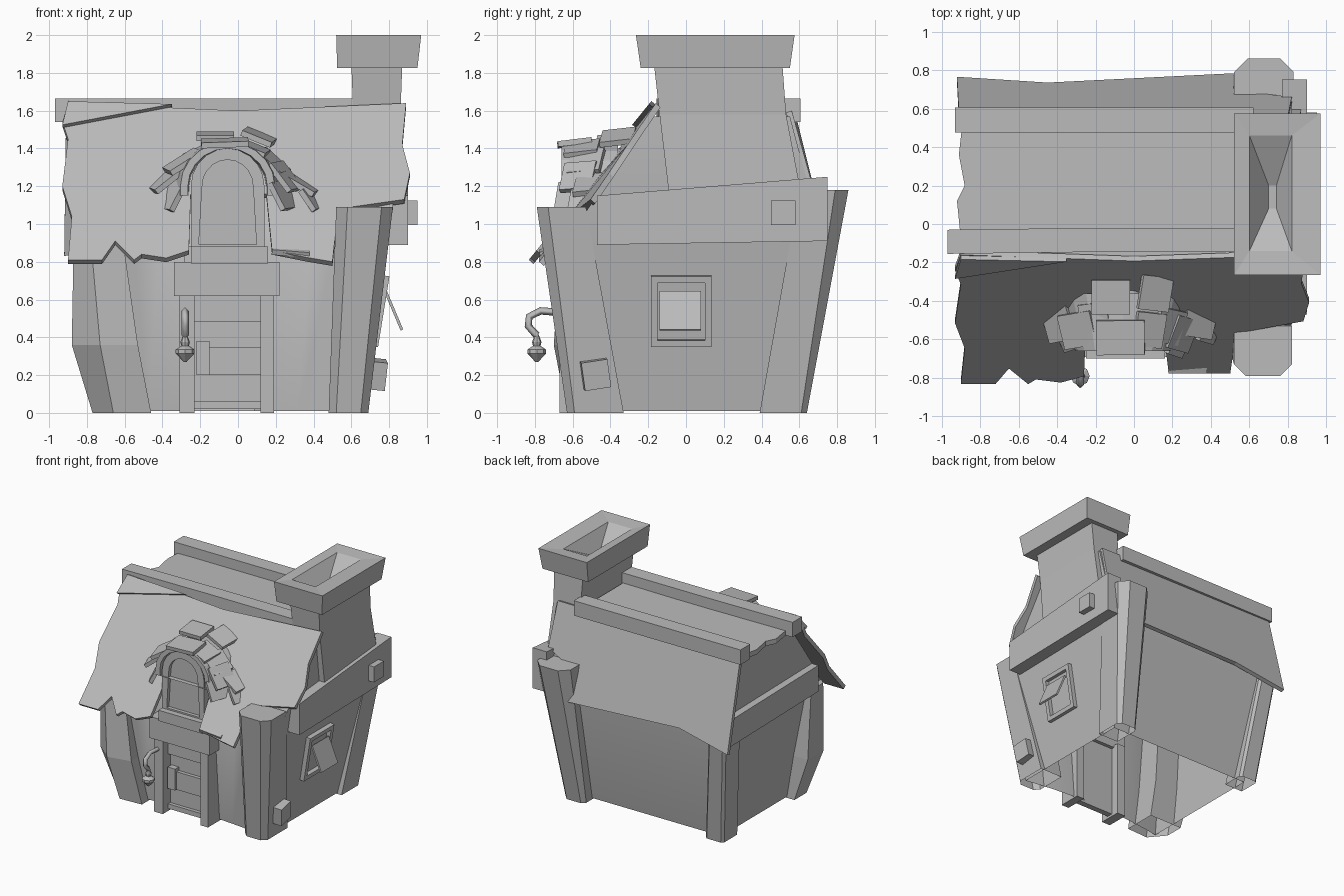
import bpy, bmesh, math
from mathutils import Vector, Matrix, Euler

cube = bpy.data.objects.get("Cube")
if cube:
    bpy.data.objects.remove(cube, do_unlink=True)

clay = bpy.data.materials.new("plain_grey")
clay.use_nodes = True
GREY = (0.5, 0.5, 0.5, 1)
clay.diffuse_color = GREY
clay.node_tree.nodes["Principled BSDF"].inputs["Base Color"].default_value = GREY


def finish(name, bm):
    bmesh.ops.recalc_face_normals(bm, faces=bm.faces[:])
    mesh = bpy.data.meshes.new(name)
    bm.to_mesh(mesh)
    bm.free()
    mesh.materials.append(clay)
    ob = bpy.data.objects.new(name, mesh)
    bpy.context.scene.collection.objects.link(ob)
    return ob


def loft(name, rings, cap_start=True, cap_end=True):
    """Skin a stack of equal-sized rings of points."""
    bm = bmesh.new()
    vs = [[bm.verts.new(p) for p in r] for r in rings]
    n = len(vs[0])
    for a, b in zip(vs, vs[1:]):
        for i in range(n):
            j = (i + 1) % n
            bm.faces.new((a[i], a[j], b[j], b[i]))
    if cap_start:
        bm.faces.new(vs[0])
    if cap_end:
        bm.faces.new(vs[-1])
    return finish(name, bm)


def rect(x0, x1, y0, y1, z, c=0.0):
    """Level rectangle; c chamfers the two front corners."""
    if not c:
        return [(x0, y0, z), (x1, y0, z), (x1, y1, z), (x0, y1, z)]
    return [(x0, y0 + c, z), (x0 + c, y0, z), (x1 - c, y0, z),
            (x1, y0 + c, z), (x1, y1, z), (x0, y1, z)]


def slab(name, pts, offset):
    """Flat outline thickened along an offset."""
    off = Vector(offset)
    return loft(name, [pts, [Vector(p) + off for p in pts]])


def box(name, centre, size, rot=(0, 0, 0)):
    bm = bmesh.new()
    m = Matrix.LocRotScale(Vector(centre), Euler(rot), Vector(size))
    bmesh.ops.create_cube(bm, size=1, matrix=m)
    return finish(name, bm)


def span(name, x0, x1, y0, y1, z0, z1):
    return loft(name, [rect(x0, x1, y0, y1, z0), rect(x0, x1, y0, y1, z1)])


def recess(ob, direction, thickness, depth):
    """Inset the face looking along direction and sink it."""
    bm = bmesh.new()
    bm.from_mesh(ob.data)
    face = max(bm.faces, key=lambda f: f.normal.dot(Vector(direction)))
    normal = face.normal.copy()
    bmesh.ops.inset_region(bm, faces=[face], thickness=thickness)
    inner = bmesh.ops.extrude_face_region(bm, geom=[face])
    bmesh.ops.translate(bm, vec=-normal * depth,
                        verts=[v for v in inner["geom"] if isinstance(v, bmesh.types.BMVert)])
    bmesh.ops.delete(bm, geom=[face], context="FACES")
    bm.to_mesh(ob.data)
    bm.free()


# House shell: flaring walls, hollow curved front, open underneath
def shell_ring(x0, x1, y0, y1, z, bow):
    n = 12
    front = [(x0 + (x1 - x0) * i / n,
              y0 + bow * (1 - (2 * i / n - 1) ** 2), z) for i in range(n + 1)]
    return front + [(x1, y1, z), (x0, y1, z)]


body = loft("house_walls", [
    shell_ring(-0.70, 0.65, -0.57, 0.53, 0.01, 0.06),
    shell_ring(-0.82, 0.79, -0.64, 0.68, 0.88, 0.06),
    shell_ring(-0.82, 0.82, -0.52, 0.68, 1.08, 0.0),
    shell_ring(-0.82, 0.82, -0.17, 0.55, 1.57, 0.0)], cap_start=False)
# Doorway opening
bm = bmesh.new()
bm.from_mesh(body.data)
opening = []
for f in bm.faces:
    c = f.calc_center_median()
    if -0.25 < c.x < 0.11 and c.y < -0.4 and c.z < 0.88:
        opening.append(f)
bmesh.ops.delete(bm, geom=opening, context="FACES")
bm.to_mesh(body.data)
bm.free()
bpy.context.view_layer.objects.active = body
body.select_set(True)
bpy.ops.object.shade_smooth_by_angle(angle=math.radians(25))
body.select_set(False)

# Corner posts, open at the foot
loft("front_left_post", [rect(0.48, 0.69, -0.63, -0.33, 0, 0.04),
                         rect(0.52, 0.82, -0.79, -0.53, 1.09, 0.06)], cap_start=False)


def wedge(xl, xm, xr, y_back, y_left, y_mid, y_right, z):
    return [(xl, y_back, z), (xl, y_left, z), (xm, y_mid, z), (xr, y_right, z), (xr, y_back, z)]


loft("front_right_post", [wedge(-0.77, -0.66, -0.46, -0.34, -0.50, -0.63, -0.62, 0),
                          wedge(-0.88, -0.73, -0.53, -0.36, -0.57, -0.70, -0.66, 0.36),
                          wedge(-0.87, -0.78, -0.61, -0.42, -0.58, -0.66, -0.64, 0.92)],
     cap_start=False)


def back_ring(x0, x1, y0, y1, z, c):
    return [(x, -y, z) for x, y, z in rect(x0, x1, -y1, -y0, z, c)]


loft("back_left_post", [back_ring(0.50, 0.69, 0.39, 0.64, 0, 0.03),
                        back_ring(0.52, 0.83, 0.60, 0.86, 1.18, 0.07)], cap_start=False)
loft("back_right_post", [back_ring(-0.77, -0.60, 0.42, 0.61, 0, 0.02),
                         back_ring(-0.87, -0.71, 0.53, 0.73, 0.92, 0.02)], cap_start=False)


# Gable beams
def gable_beam(name, xi, xo, front, back):
    rings = []
    for y, z0, z1 in (front, back):
        rings.append([(xi, y, z0), (xo, y, z0), (xo, y, z1), (xi, y, z1)])
    loft(name, rings)


gable_beam("left_gable_beam", 0.77, 0.90, (-0.47, 0.89, 1.15), (0.75, 0.91, 1.25))
gable_beam("right_gable_beam", -0.78, -0.88, (-0.50, 0.88, 1.10), (0.68, 0.86, 1.08))
box("beam_peg", (0.91, 0.515, 1.06), (0.08, 0.13, 0.13))
box("post_peg", (0.73, -0.48, 0.205), (0.10, 0.14, 0.15), (0.15, 0.1, 0.1))


# Front roof: ragged outline laid on the slope
def on_slope(x, z):
    return (x, -0.16 - (1.64 - z) * (0.81 - 0.15 * max(x, 0)), z)


outline = [(-0.90, 1.64), (0, 1.60), (0.89, 1.64), (0.87, 1.42), (0.91, 1.27),
           (0.88, 1.13), (0.53, 1.08), (0.50, 0.80), (0.38, 0.82), (0.18, 0.86),
           (0.15, 1.16), (-0.25, 1.16), (-0.26, 0.86), (-0.38, 0.82), (-0.51, 0.84),
           (-0.55, 0.81), (-0.65, 0.91), (-0.72, 0.81), (-0.90, 0.81), (-0.88, 1.04),
           (-0.93, 1.20), (-0.90, 1.45), (-0.93, 1.54)]
slab("front_roof", [on_slope(x, z) for x, z in outline], (0, 0.025, -0.022))
slab("roof_fold", [on_slope(*p) for p in ((-0.90, 1.635), (-0.35, 1.62), (-0.93, 1.51))],
     (0, -0.02, 0.015))

# Back roof, steep
slab("back_roof", [(-0.91, 0.575, 1.60), (0.80, 0.56, 1.60), (0.82, 0.66, 1.24),
                   (0.56, 0.69, 1.12), (0.55, 0.785, 0.90), (-0.45, 0.735, 0.93),
                   (-0.92, 0.765, 0.84)], (0, -0.03, -0.01))

# Flat roof top between two ridge beams
slab("roof_top", [(-0.90, -0.08, 1.58), (0.60, -0.08, 1.58), (0.60, 0.54, 1.58),
                  (-0.89, 0.54, 1.58), (-0.91, 0.36, 1.57), (-0.88, 0.2, 1.57),
                  (-0.92, 0.12, 1.57)], (0, 0, -0.04))


def ridge_beam(name, x0, x1, y0, y1, skew):
    rings = []
    for x, s in ((x0, 0), ((x0 + x1) / 2, skew), (x1, skew)):
        rings.append([(x, y0 + s, 1.54), (x, y1 + s, 1.54), (x, y1 + s, 1.665), (x, y0 + s, 1.665)])
    loft(name, rings)


ridge_beam("front_ridge_beam", -0.97, 0.62, -0.155, -0.03, 0.01)
ridge_beam("back_ridge_beam", -0.93, 0.62, 0.475, 0.605, 0.0)

# Chimney stack and hollow cap
loft("chimney_stack", [rect(0.60, 0.87, -0.09, 0.61, 1.16),
                       rect(0.61, 0.86, -0.14, 0.53, 1.58),
                       rect(0.60, 0.87, -0.17, 0.51, 1.85)])
loft("chimney_cap", [rect(0.525, 0.95, -0.24, 0.55, 1.825),
                     rect(0.52, 0.97, -0.265, 0.575, 2.0),
                     rect(0.60, 0.82, -0.14, 0.46, 1.99),
                     rect(0.70, 0.74, 0.08, 0.20, 1.86)])

# Doorway
span("door_post_right", -0.31, -0.23, -0.67, -0.48, 0, 0.64)
span("door_post_left", 0.12, 0.19, -0.67, -0.48, 0, 0.64)
span("door_lintel", -0.34, 0.22, -0.69, -0.52, 0.62, 0.80)
span("dormer_sill", -0.25, 0.16, -0.70, -0.52, 0.79, 0.88)
span("door_panel", -0.24, 0.13, -0.57, -0.55, 0.02, 0.63)
for z0, z1 in ((0.02, 0.06), (0.20, 0.35), (0.48, 0.62)):
    span("door_board", -0.15 if z0 == 0.20 else -0.23, 0.12, -0.60, -0.56, z0, z1)
span("door_latch", -0.22, -0.15, -0.62, -0.56, 0.20, 0.38)
box("eave_plank", (0.28, -0.73, 0.86), (0.20, 0.09, 0.03), (0.4, 0.08, 0))

# Arched dormer
CX, CZ = -0.055, 1.20


def arch(rx, rz, y, foot):
    pts = [(CX + rx, y, foot)]
    for i in range(11):
        a = math.pi * i / 10
        pts.append((CX + rx * math.cos(a), y, CZ + rz * math.sin(a)))
    return pts + [(CX - rx, y, foot)]


dormer = loft("dormer", [arch(0.195, 0.20, -0.65, 0.85), arch(0.195, 0.20, -0.25, 0.85)])
recess(dormer, (0, -1, 0), 0.06, 0.03)
# Flared hood under the shingles
hood = []
for rx, rz, y in ((0.21, 0.20, -0.66), (0.25, 0.235, -0.66), (0.33, 0.23, -0.36), (0.20, 0.19, -0.36)):
    hood.append(arch(rx, rz, y, CZ - 0.05))
loft("dormer_hood", hood + [hood[0]], False, False)

# Shingles fanned over the dormer: x, z, tilt, y, width
shingles = [(-0.35, 1.15, 62, -0.57, 0.17), (-0.39, 1.23, 38, -0.52, 0.17),
            (-0.29, 1.33, 32, -0.55, 0.20), (-0.20, 1.38, 24, -0.50, 0.16),
            (-0.07, 1.43, 2, -0.59, 0.25), (-0.12, 1.465, 0, -0.38, 0.20),
            (0.11, 1.46, -22, -0.36, 0.17), (0.08, 1.40, -22, -0.55, 0.16),
            (0.18, 1.33, -42, -0.53, 0.18), (0.25, 1.25, -52, -0.57, 0.18),
            (0.24, 1.15, -62, -0.60, 0.16), (0.34, 1.21, -30, -0.50, 0.18),
            (0.40, 1.13, -55, -0.53, 0.13)]
for x, z, tilt, y, w in shingles:
    box("dormer_shingle", (x, y, z), (w, 0.18, 0.03),
        (0.12, math.radians(-tilt), math.radians(tilt * 0.3)))

# Side window with propped shutter
frame = box("window_frame", (0.742, -0.025, 0.54), (0.06, 0.32, 0.38), (0, 0.16, 0))
recess(frame, (1, 0, 0), 0.05, 0.035)
box("window_shutter", (0.825, -0.03, 0.54), (0.015, 0.22, 0.22), (0, -0.40, 0))

# Lamp on a hooked bracket
curve = bpy.data.curves.new("lamp_bracket", "CURVE")
curve.dimensions = "3D"
curve.bevel_depth = 0.02
curve.bevel_resolution = 0
curve.use_fill_caps = True
path = [(-0.64, 0.53), (-0.77, 0.54), (-0.83, 0.51), (-0.835, 0.46), (-0.79, 0.41)]
spline = curve.splines.new("POLY")
spline.points.add(len(path) - 1)
for p, (y, z) in zip(spline.points, path):
    p.co = (-0.28, y, z, 1)
curve.materials.append(clay)
bpy.context.scene.collection.objects.link(bpy.data.objects.new("lamp_bracket", curve))

lamp = []
for r, z in ((0.008, 0.27), (0.05, 0.315), (0.05, 0.335), (0.02, 0.355), (0.025, 0.375), (0.008, 0.42)):
    lamp.append([(-0.28 + r * math.cos(k * math.pi / 4), -0.79 + r * math.sin(k * math.pi / 4), z)
                 for k in range(8)])
loft("lamp", lamp)
